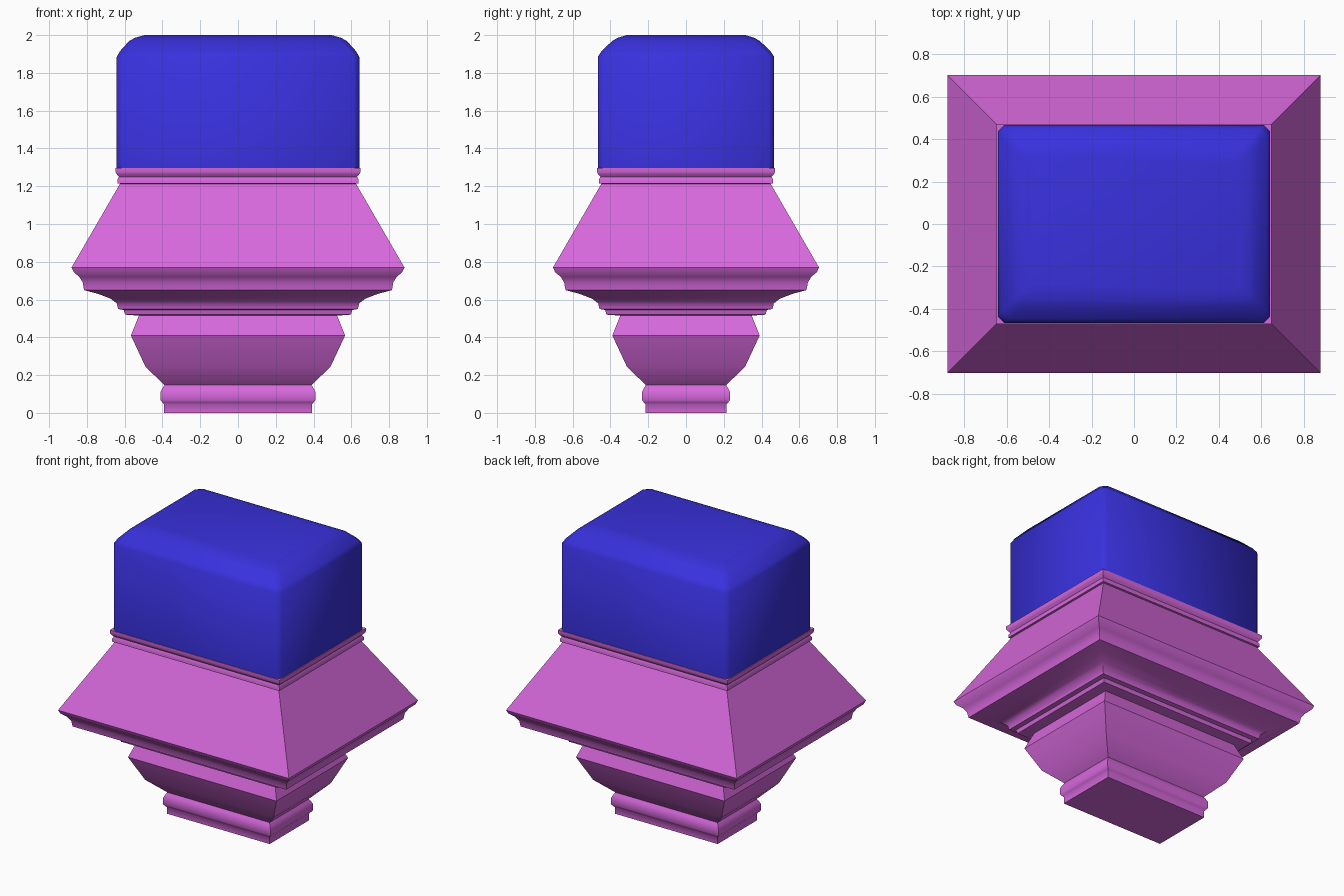
import bpy, math

if "Cube" in bpy.data.objects:
    bpy.data.objects.remove(bpy.data.objects["Cube"])


def material(name, color):
    m = bpy.data.materials.new(name)
    m.diffuse_color = color
    m.use_nodes = True
    m.node_tree.nodes["Principled BSDF"].inputs["Base Color"].default_value = m.diffuse_color
    return m


def loft(name, rings, mat, angle):
    # Stack equal-length rings of points and cap both ends
    n = len(rings[0])
    verts = [p for ring in rings for p in ring]
    faces = [tuple(reversed(range(n)))]
    for k in range(len(rings) - 1):
        for i in range(n):
            j = (i + 1) % n
            faces.append((k * n + i, k * n + j, (k + 1) * n + j, (k + 1) * n + i))
    last = (len(rings) - 1) * n
    faces.append(tuple(range(last, last + n)))
    mesh = bpy.data.meshes.new(name)
    mesh.from_pydata(verts, [], faces)
    mesh.materials.append(mat)
    ob = bpy.data.objects.new(name, mesh)
    bpy.context.collection.objects.link(ob)
    bpy.ops.object.select_all(action='DESELECT')
    ob.select_set(True)
    bpy.context.view_layer.objects.active = ob
    bpy.ops.object.shade_smooth_by_angle(angle=math.radians(angle))
    return ob


def rect(x, y, z):
    return [(-x, -y, z), (x, -y, z), (x, y, z), (-x, y, z)]


def cut_rect(x, y, z, c):
    return [(-x + c, -y, z), (x - c, -y, z), (x, -y + c, z), (x, y - c, z),
            (x - c, y, z), (-x + c, y, z), (-x, y - c, z), (-x, -y + c, z)]


purple = material("purple", (0.68, 0.14, 0.72, 1))
blue = material("blue", (0.04, 0.03, 0.72, 1))

# Moulded pedestal: one profile swept around a rectangle
INSET = 0.177  # depth is narrower than width by this on each side
profile = [
    (0.392, 0), (0.392, 0.045), (0.40, 0.055), (0.41, 0.068), (0.41, 0.11),
    (0.40, 0.13), (0.39, 0.147), (0.49, 0.245), (0.567, 0.41), (0.525, 0.515),
    (0.598, 0.52), (0.605, 0.545), (0.635, 0.55), (0.642, 0.58), (0.675, 0.605),
    (0.74, 0.63), (0.815, 0.65), (0.822, 0.69), (0.84, 0.72), (0.87, 0.745),
    (0.881, 0.77), (0.625, 1.213), (0.638, 1.215), (0.638, 1.235),
    (0.63, 1.25), (0.643, 1.265), (0.648, 1.275), (0.648, 1.296)]
loft("moulded_pedestal", [rect(x, x - INSET, z) for x, z in profile], purple, 42)

# Upper block with chamfered corners and a rounded top
block = [(0.642, 0.467, 1.285, 0.03), (0.642, 0.467, 1.885, 0.03),
         (0.625, 0.447, 1.915, 0.035), (0.575, 0.39, 1.97, 0.035),
         (0.545, 0.36, 1.986, 0.03), (0.495, 0.315, 2.0, 0.03)]
loft("upper_block", [cut_rect(*r) for r in block], blue, 50)
